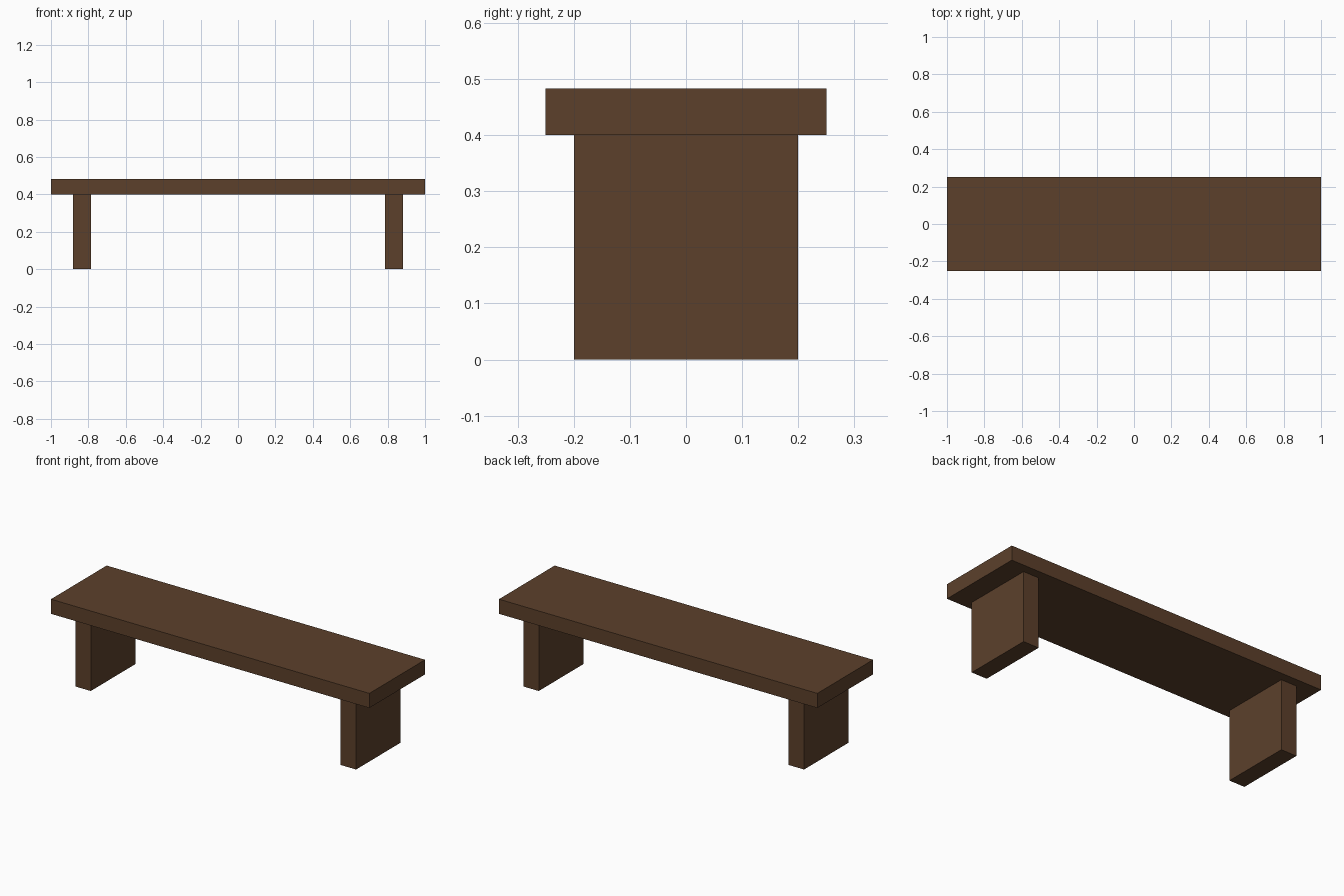
import bpy

if "Cube" in bpy.data.objects:
    bpy.data.objects.remove(bpy.data.objects["Cube"])

# Dark brown wood
wood = bpy.data.materials.new("dark_brown_wood")
wood.diffuse_color = (0.107, 0.051, 0.024, 1.0)
wood.use_nodes = True
wood.node_tree.nodes["Principled BSDF"].inputs["Base Color"].default_value = wood.diffuse_color


def box(name, x, y, z):
    """Box spanning the given (min, max) ranges."""
    spans = (x, y, z)
    bpy.ops.mesh.primitive_cube_add(size=1, location=[(a + b) / 2 for a, b in spans])
    obj = bpy.context.object
    obj.name = name
    obj.scale = [b - a for a, b in spans]
    bpy.ops.object.transform_apply(location=False, rotation=False, scale=True)
    obj.data.materials.append(wood)
    return obj


# Seat plank
box("seat", (-1.0, 1.0), (-0.25, 0.25), (0.40, 0.483))

# Slab legs, one near each end
box("left_leg", (-0.882, -0.785), (-0.20, 0.20), (0.0, 0.40))
box("right_leg", (0.785, 0.882), (-0.20, 0.20), (0.0, 0.40))
